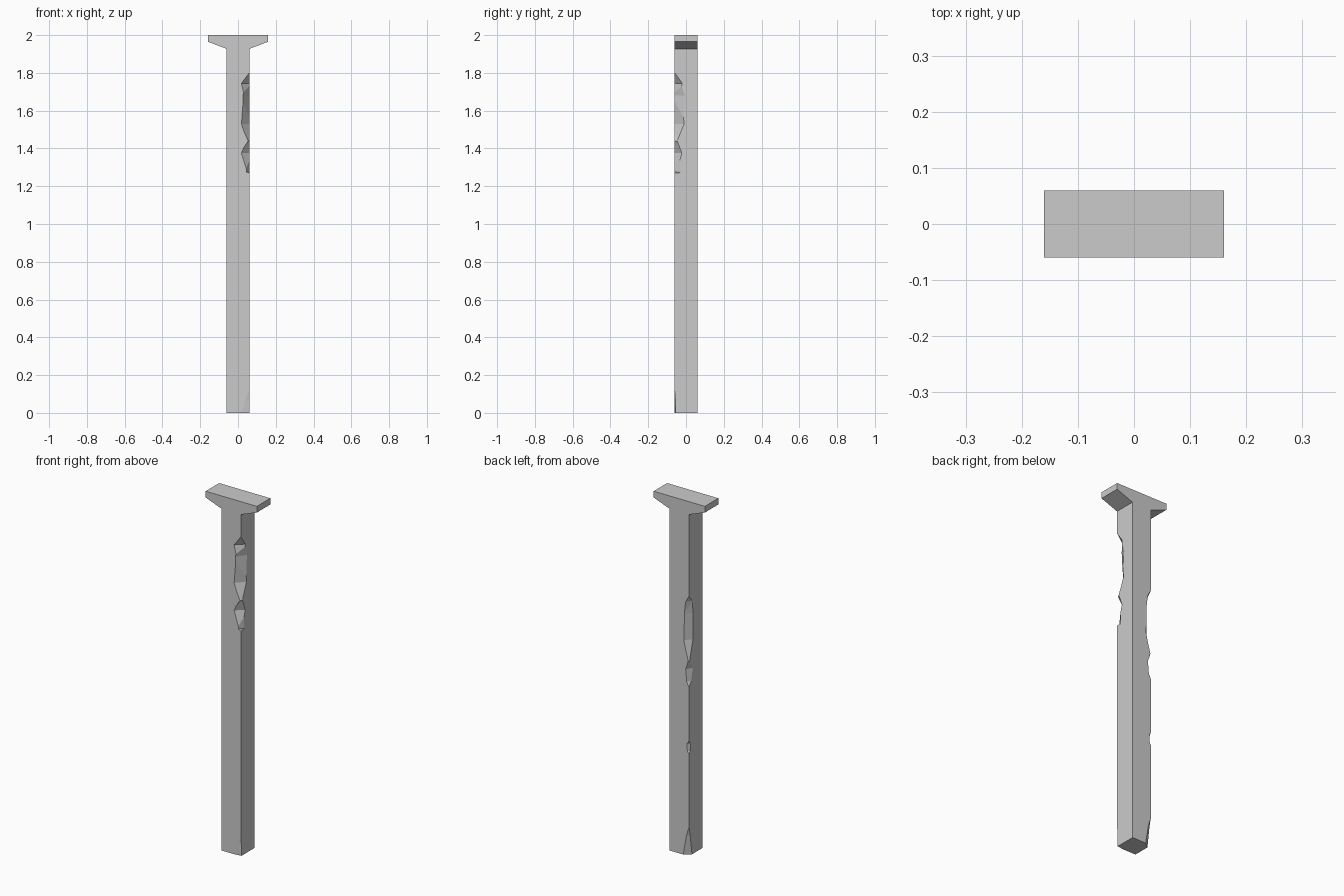
import bpy, bmesh

if "Cube" in bpy.data.objects:
    bpy.data.objects.remove(bpy.data.objects["Cube"], do_unlink=True)

HALF = 0.06  # half the shaft width

stone = bpy.data.materials.new("plain grey")
stone.use_nodes = True
grey = (0.6, 0.6, 0.6, 1)
stone.diffuse_color = grey
stone.node_tree.nodes["Principled BSDF"].inputs["Base Color"].default_value = grey


def make_object(name, bm):
    bmesh.ops.recalc_face_normals(bm, faces=bm.faces)
    mesh = bpy.data.meshes.new(name)
    bm.to_mesh(mesh)
    bm.free()
    mesh.materials.append(stone)
    obj = bpy.data.objects.new(name, mesh)
    bpy.context.collection.objects.link(obj)
    return obj


def make_post():
    """T-shaped profile, mirrored in x and extruded front to back."""
    right = [(HALF, 0), (HALF, 1.927), (0.16, 1.965), (0.16, 2)]
    profile = right + [(-x, z) for x, z in reversed(right)]
    bm = bmesh.new()
    face = bm.faces.new([bm.verts.new((x, -HALF, z)) for x, z in profile])
    new = bmesh.ops.extrude_face_region(bm, geom=[face])["geom"]
    verts = [g for g in new if isinstance(g, bmesh.types.BMVert)]
    bmesh.ops.translate(bm, verts=verts, vec=(0, 2 * HALF, 0))
    return make_object("post", bm)


def make_chip(sections, side):
    """Wedge along one corner; sections are (height, depth in x, depth in y)."""
    bm = bmesh.new()
    rings = []
    for z, a, b in sections:
        points = [(HALF - 1.3 * a, HALF + 0.3 * b),
                  (HALF + 0.3 * a, HALF - 1.3 * b),
                  (HALF + 0.05, HALF + 0.05)]
        rings.append([bm.verts.new((side * x, -side * y, z)) for x, y in points])
    for low, high in zip(rings, rings[1:]):
        for i in range(3):
            j = (i + 1) % 3
            bm.faces.new((low[i], low[j], high[j], high[i]))
    bm.faces.new(rings[0])
    bm.faces.new(rings[-1])
    bmesh.ops.triangulate(bm, faces=bm.faces)
    return make_object("chip_cutter", bm)


T = 0.001  # thin end of a chip

# Chips on the front left corner
front_chips = [
    [(1.80, T, T), (1.745, 0.042, 0.04), (1.68, 0.034, 0.054),
     (1.53, 0.042, 0.05), (1.44, 0.006, 0.012), (1.375, 0.042, 0.038),
     (1.278, 0.016, 0.028), (1.27, T, 0.026)],
    [(0.115, 0.006, T), (0.06, 0.024, 0.004), (-0.02, 0.05, 0.006)],
]
# Chips on the back right corner
back_chips = [
    [(1.465, T, T), (1.43, 0.02, 0.03), (1.36, 0.028, 0.036),
     (1.21, 0.032, 0.036), (1.10, 0.004, 0.006), (1.05, 0.02, 0.034),
     (0.98, 0.014, 0.022), (0.955, T, T)],
    [(0.65, T, T), (0.63, 0.011, 0.013), (0.59, 0.01, 0.012), (0.575, T, T)],
    [(0.16, T, T), (0.11, 0.016, 0.012), (-0.02, 0.038, 0.03)],
]

post = make_post()
bpy.context.view_layer.objects.active = post
for side, chips in ((1, front_chips), (-1, back_chips)):
    for sections in chips:
        cutter = make_chip(sections, side)
        cutter.hide_render = True
        cut = post.modifiers.new("chip", "BOOLEAN")
        cut.operation = "DIFFERENCE"
        cut.solver = "EXACT"
        cut.object = cutter
        bpy.ops.object.modifier_apply(modifier=cut.name)
        bpy.data.objects.remove(cutter, do_unlink=True)
